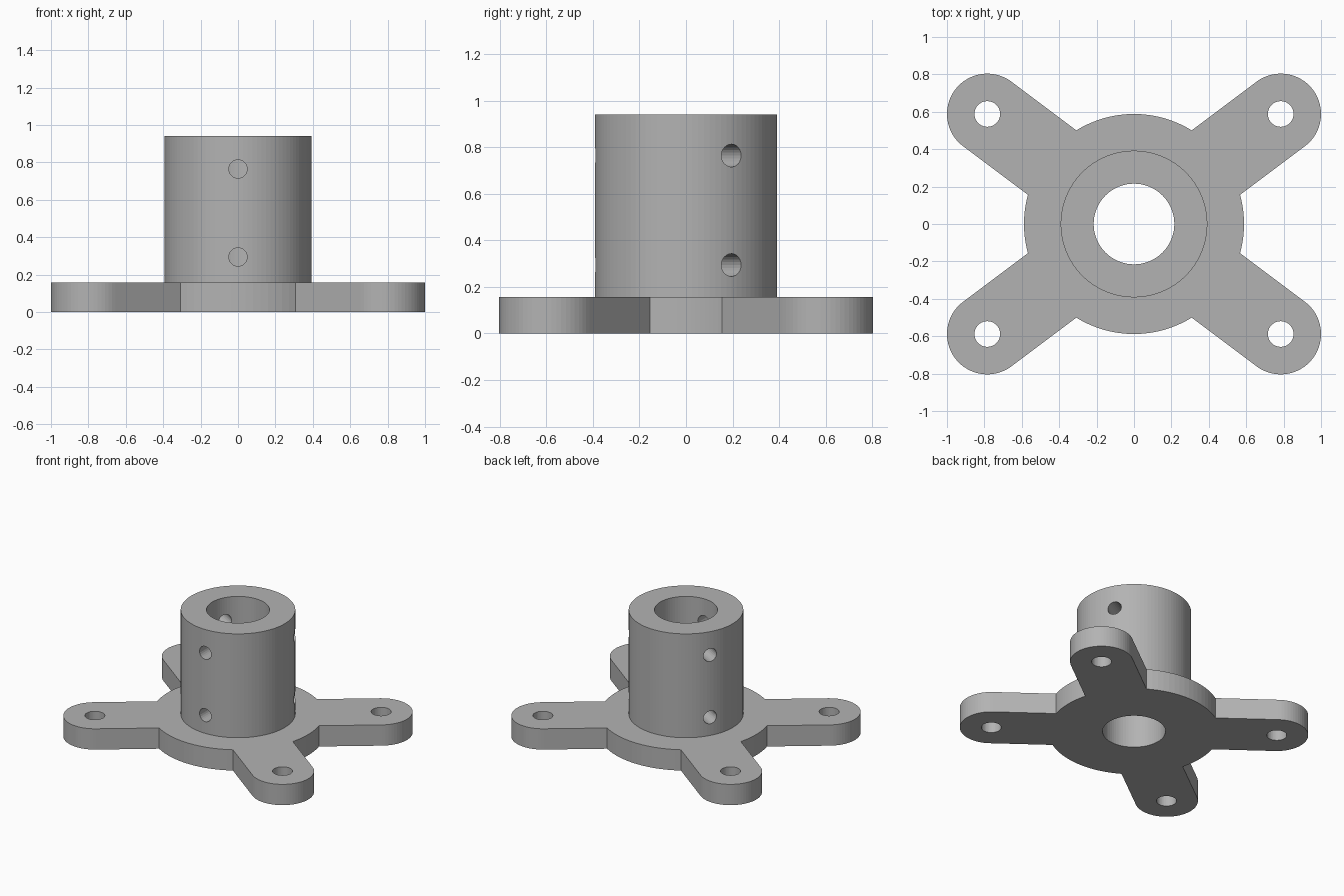
import bpy
import bmesh
from math import asin, atan2, cos, sin, pi, radians
from mathutils import Matrix, Vector

U = 1 / 51                      # one design unit
PLATE_H, HUB_TOP = 8 * U, 48 * U
DISC_R, ARM_R, HUB_R, BORE_R = 30 * U, 11 * U, 20 * U, 11 * U
ARM_X, ARM_Y = 40 * U, 30 * U   # bolt hole centres
BOLT_R, SCREW_R = 3.5 * U, 2.5 * U

cube = bpy.data.objects.get("Cube")
if cube:
    bpy.data.objects.remove(cube, do_unlink=True)

grey = bpy.data.materials.new("grey")
grey.use_nodes = True
colour = (0.45, 0.45, 0.45, 1)
grey.diffuse_color = colour
grey.node_tree.nodes["Principled BSDF"].inputs["Base Color"].default_value = colour


def add_object(name, bm):
    bmesh.ops.recalc_face_normals(bm, faces=bm.faces)
    mesh = bpy.data.meshes.new(name)
    bm.to_mesh(mesh)
    bm.free()
    mesh.materials.append(grey)
    obj = bpy.data.objects.new(name, mesh)
    bpy.context.collection.objects.link(obj)
    return obj


def cylinder(name, radius, start, end, sides):
    """Cylinder running between two points."""
    start, end = Vector(start), Vector(end)
    axis = end - start
    turn = axis.to_track_quat('Z', 'Y').to_matrix().to_4x4()
    bm = bmesh.new()
    bmesh.ops.create_cone(bm, cap_ends=True, segments=sides, radius1=radius,
                          radius2=radius, depth=axis.length,
                          matrix=Matrix.Translation((start + end) / 2) @ turn)
    return add_object(name, bm)


def combine(target, tool, operation):
    """Apply a boolean to the target and discard the tool."""
    mod = target.modifiers.new("combine", 'BOOLEAN')
    mod.operation, mod.solver, mod.object = operation, 'EXACT', tool
    bpy.context.view_layer.objects.active = target
    bpy.ops.object.modifier_apply(modifier=mod.name)
    bpy.data.objects.remove(tool, do_unlink=True)


def arc(cx, cy, radius, a0, a1, steps):
    return [(cx + radius * cos(a0 + (a1 - a0) * i / steps),
             cy + radius * sin(a0 + (a1 - a0) * i / steps))
            for i in range(steps + 1)]


# Plate outline: rounded arm ends joined by arcs of the central disc
slope = atan2(ARM_Y, ARM_X)
reach = (ARM_X ** 2 + ARM_Y ** 2) ** 0.5
arm_angles = [slope, pi - slope, pi + slope, 2 * pi - slope]
notch = asin(ARM_R / DISC_R)
outline = []
for i, a in enumerate(arm_angles):
    following = arm_angles[(i + 1) % 4] + (2 * pi if i == 3 else 0)
    outline += arc(reach * cos(a), reach * sin(a), ARM_R, a - pi / 2, a + pi / 2, 32)
    outline += arc(0, 0, DISC_R, a + notch, following - notch, 16)

bm = bmesh.new()
face = bm.faces.new([bm.verts.new((x, y, 0)) for x, y in outline])
raised = bmesh.ops.extrude_face_region(bm, geom=[face], use_keep_orig=True)["geom"]
bmesh.ops.translate(bm, vec=(0, 0, PLATE_H),
                    verts=[v for v in raised if isinstance(v, bmesh.types.BMVert)])
flange = add_object("flanged_hub", bm)

# Hub tube and its bore
hub = cylinder("hub", HUB_R, (0, 0, PLATE_H / 2), (0, 0, HUB_TOP), 96)
combine(flange, hub, 'UNION')
bore = cylinder("bore", BORE_R, (0, 0, -0.1), (0, 0, HUB_TOP + 0.1), 72)
combine(flange, bore, 'DIFFERENCE')

# Bolt holes through the arm ends
for a in arm_angles:
    x, y = reach * cos(a), reach * sin(a)
    hole = cylinder("bolt_hole", BOLT_R, (x, y, -0.1), (x, y, PLATE_H + 0.1), 40)
    combine(flange, hole, 'DIFFERENCE')

# Three columns of set screw holes through the hub wall
for degrees in (30, 150, 270):
    d = Vector((cos(radians(degrees)), sin(radians(degrees)), 0))
    for height in (15 * U, 39 * U):
        lift = Vector((0, 0, height))
        hole = cylinder("screw_hole", SCREW_R, d * BORE_R * 0.5 + lift,
                        d * HUB_R * 1.2 + lift, 24)
        combine(flange, hole, 'DIFFERENCE')
